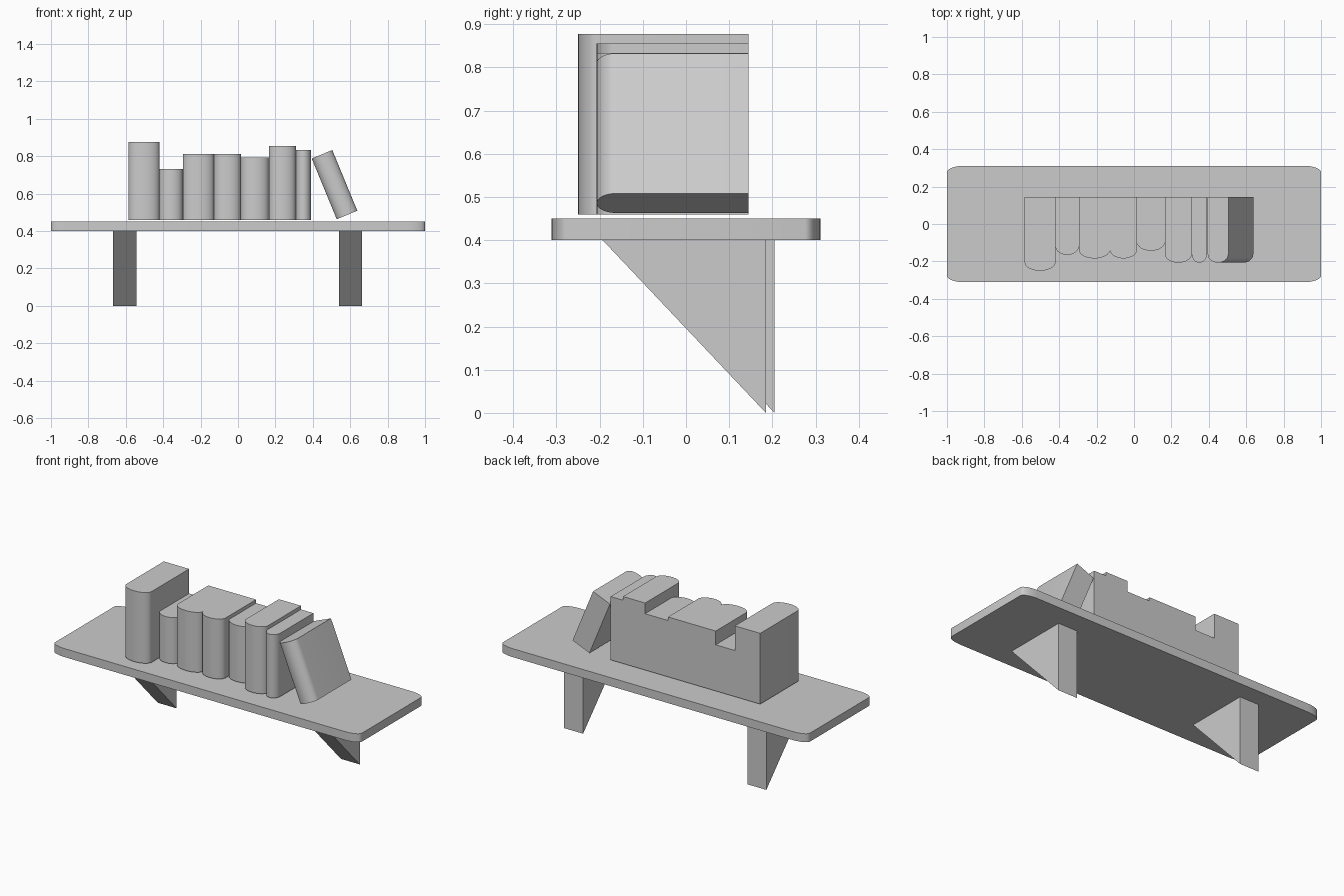
import bpy, bmesh, math
from mathutils import Matrix, Vector

cube = bpy.data.objects.get("Cube")
if cube:
    bpy.data.objects.remove(cube, do_unlink=True)

grey = bpy.data.materials.new("plain_grey")
grey.use_nodes = True
grey.diffuse_color = (0.6, 0.6, 0.6, 1)
grey.node_tree.nodes["Principled BSDF"].inputs["Base Color"].default_value = (0.6, 0.6, 0.6, 1)


def prism(name, outline, direction, location=(0, 0, 0), tilt=0.0):
    """Extrude a flat outline of 3D points along a direction."""
    bm = bmesh.new()
    face = bm.faces.new([bm.verts.new(p) for p in outline])
    grown = bmesh.ops.extrude_face_region(bm, geom=[face])["geom"]
    moved = [v for v in grown if isinstance(v, bmesh.types.BMVert)]
    bmesh.ops.translate(bm, verts=moved, vec=Vector(direction))
    bmesh.ops.recalc_face_normals(bm, faces=bm.faces)
    bm.transform(Matrix.Translation(location) @ Matrix.Rotation(tilt, 4, 'Y'))
    mesh = bpy.data.meshes.new(name)
    bm.to_mesh(mesh)
    bm.free()
    mesh.materials.append(grey)
    obj = bpy.data.objects.new(name, mesh)
    bpy.context.collection.objects.link(obj)
    bpy.ops.object.select_all(action='DESELECT')
    obj.select_set(True)
    bpy.context.view_layer.objects.active = obj
    bpy.ops.object.shade_smooth_by_angle(angle=math.radians(35))
    return obj


# Shelf board with stretched round corners
HALF_X, HALF_Y, CORNER_X, CORNER_Y, STEPS = 1.0, 0.311, 0.09, 0.035, 8
board = []
for quarter, (sx, sy) in enumerate([(1, 1), (-1, 1), (-1, -1), (1, -1)]):
    for i in range(STEPS + 1):
        a = (quarter + i / STEPS) * math.pi / 2
        board.append((sx * (HALF_X - CORNER_X) + CORNER_X * math.cos(a),
                      sy * (HALF_Y - CORNER_Y) + CORNER_Y * math.sin(a), 0.4))
prism("shelf_board", board, (0, 0, 0.05))

# Wedge brackets under the board
for name, x, back in [("left_bracket", 0.541, 0.185), ("right_bracket", -0.667, 0.205)]:
    wedge = [(x, back, 0), (x, back, 0.4), (x, back - 0.378, 0.4)]
    prism(name, wedge, (0.123, 0, 0))

# Books with rounded spines facing the front
BACK, SPINE, BASE = 0.145, 0.046, 0.46


def book(name, width, height, front, location, tilt=0.0):
    outline = [(width / 2, BACK, -height / 2), (-width / 2, BACK, -height / 2)]
    for i in range(17):
        a = math.pi * (1 + i / 16)
        outline.append((width / 2 * math.cos(a),
                        front + SPINE + SPINE * math.sin(a), -height / 2))
    prism(name, outline, (0, 0, height), location, tilt)


# Upright books: left edge, right edge, top, front
upright = [(-0.585, -0.42, 0.877, -0.25), (-0.42, -0.295, 0.732, -0.165),
           (-0.295, -0.128, 0.813, -0.184), (-0.128, 0.016, 0.813, -0.184),
           (0.016, 0.165, 0.792, -0.143), (0.165, 0.309, 0.855, -0.207),
           (0.309, 0.39, 0.833, -0.207)]
for n, (x0, x1, top, front) in enumerate(upright, 1):
    book(f"upright_book_{n}", x1 - x0, top - BASE, front,
         ((x0 + x1) / 2, 0, (BASE + top) / 2))

# Leaning book at the end of the row
book("leaning_book", 0.119, 0.351, -0.207, (0.516, 0, 0.648), math.radians(-22.4))
